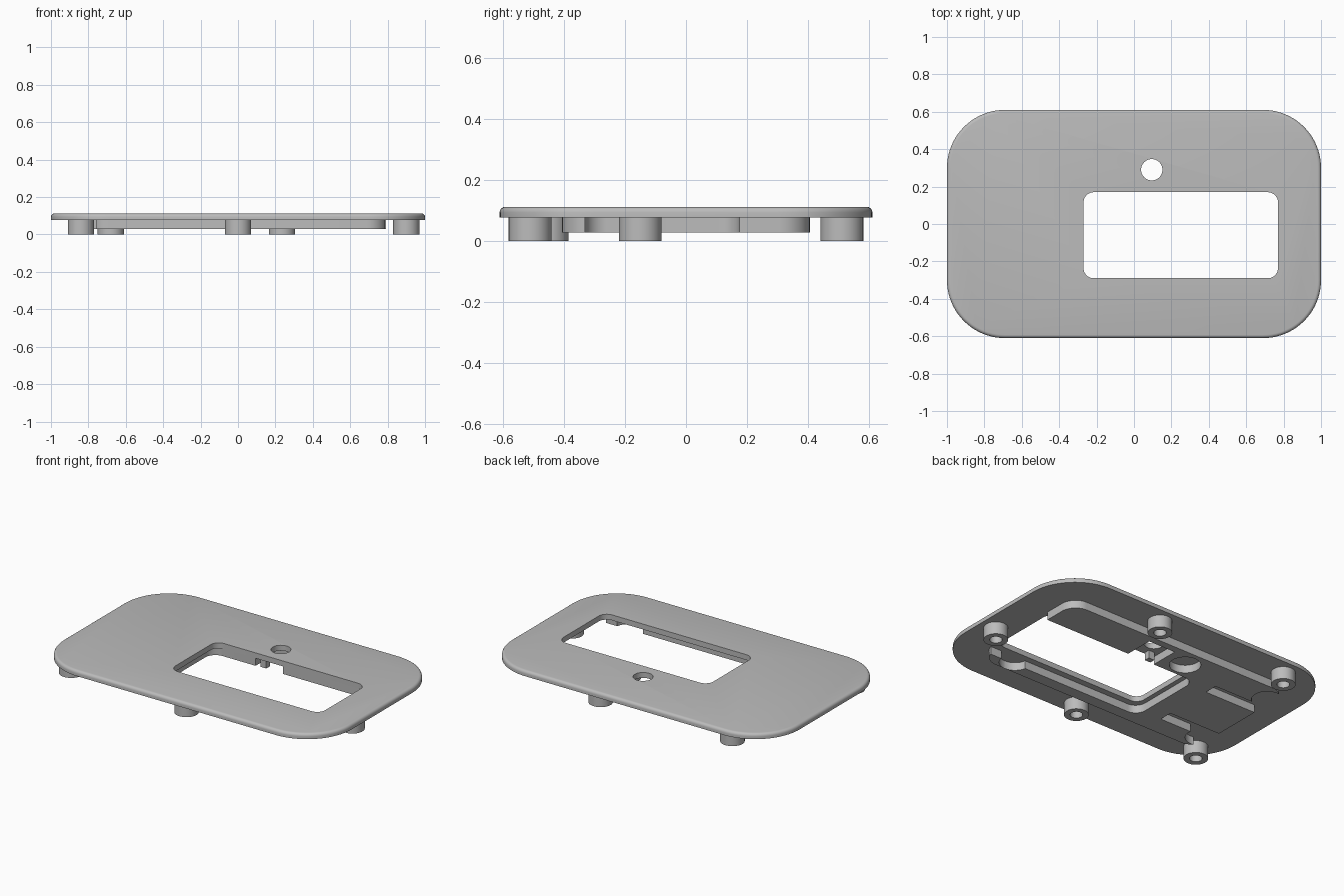
import bpy, bmesh, math

cube = bpy.data.objects.get("Cube")
if cube:
    bpy.data.objects.remove(cube, do_unlink=True)

grey = bpy.data.materials.new("plain_grey")
grey.use_nodes = True
grey.diffuse_color = (0.5, 0.5, 0.5, 1)
grey.node_tree.nodes["Principled BSDF"].inputs["Base Color"].default_value = (0.5, 0.5, 0.5, 1)


def rounded(x0, x1, y0, y1, r, steps=12):
    """Outline of a rectangle with round corners."""
    points = []
    corners = ((x1 - r, y1 - r), (x0 + r, y1 - r), (x0 + r, y0 + r), (x1 - r, y0 + r))
    for quarter, (cx, cy) in enumerate(corners):
        for i in range(steps + 1):
            a = math.pi / 2 * (quarter + i / steps)
            points.append((cx + r * math.cos(a), cy + r * math.sin(a)))
    return points


def box(x0, x1, y0, y1):
    return [(x0, y0), (x1, y0), (x1, y1), (x0, y1)]


def circle(x, y, r, n=40):
    return [(x + r * math.cos(math.tau * i / n), y + r * math.sin(math.tau * i / n)) for i in range(n)]


def extrude(name, outline, z0, z1, bevel=0):
    """Solid prism, with its top rim optionally rounded."""
    bm = bmesh.new()
    face = bm.faces.new([bm.verts.new((x, y, z0)) for x, y in outline])
    top = bmesh.ops.extrude_face_region(bm, geom=[face])["geom"]
    bmesh.ops.translate(bm, vec=(0, 0, z1 - z0), verts=[v for v in top if isinstance(v, bmesh.types.BMVert)])
    bmesh.ops.recalc_face_normals(bm, faces=bm.faces)
    if bevel:
        rim = [e for e in bm.edges if all(v.co.z > z1 - 1e-5 for v in e.verts)]
        bmesh.ops.bevel(bm, geom=rim, offset=bevel, segments=4, profile=0.5, affect="EDGES")
    mesh = bpy.data.meshes.new(name)
    bm.to_mesh(mesh)
    bm.free()
    obj = bpy.data.objects.new(name, mesh)
    bpy.context.collection.objects.link(obj)
    mesh.materials.append(grey)
    return obj


def cut(obj, outlines, z0, z1):
    """Cut prisms out of a part."""
    for outline in outlines:
        cutter = extrude("cutter", outline, z0, z1)
        cutter.hide_render = True
        mod = obj.modifiers.new("cut", "BOOLEAN")
        mod.operation = "DIFFERENCE"
        mod.solver = "EXACT"
        mod.object = cutter
        bpy.context.view_layer.objects.active = obj
        bpy.ops.object.modifier_apply(modifier=mod.name)
        bpy.data.objects.remove(cutter, do_unlink=True)


PLATE_LOW, PLATE_TOP, PAD_LOW = 0.078, 0.112, 0.028
parts = []

# Cover plate with the window and the button hole
plate = extrude("cover_plate", rounded(-1, 1, -0.61, 0.61, 0.31, 20), PLATE_LOW, PLATE_TOP, 0.018)
cut(plate, [rounded(-0.27, 0.77, -0.29, 0.17, 0.055), circle(0.095, 0.29, 0.057)], -0.1, 0.3)
parts.append(plate)

# Raised pad under the plate, open around the window
pad = extrude("underside_pad", rounded(-0.79, 0.79, -0.405, 0.405, 0.1), PAD_LOW, PLATE_LOW)
openings = [
    rounded(-0.3, 1.2, -0.33, 0.175, 0.07),
    box(0.0, 0.19, 0.1, 0.36),
    box(-0.9, -0.43, 0.125, 0.21),
    box(-0.9, -0.43, -0.275, -0.19),
]
screw_reliefs = [(0.62, -0.315), (-0.74, -0.29), (-0.75, 0.285), (-0.14, 0.285)]
openings += [circle(x, y, 0.09) for x, y in screw_reliefs]
cut(pad, openings, -0.1, PLATE_LOW + 0.01)
parts.append(pad)

# Small guide post beside the button hole
parts.append(extrude("button_guide", box(0.03, 0.07, 0.18, 0.215), PAD_LOW, PLATE_LOW))

# Hollow screw posts
for i, (x, y) in enumerate([(0.9, -0.15), (0.235, 0.51), (-0.68, 0.51), (0, -0.51), (-0.84, -0.454)]):
    post = extrude(f"screw_post_{i + 1}", circle(x, y, 0.07), 0, PLATE_LOW)
    cut(post, [circle(x, y, 0.036)], -0.1, PLATE_LOW + 0.01)
    parts.append(post)

bpy.ops.object.select_all(action="DESELECT")
for part in parts:
    part.select_set(True)
bpy.context.view_layer.objects.active = plate
bpy.ops.object.shade_smooth_by_angle(angle=math.radians(30))
